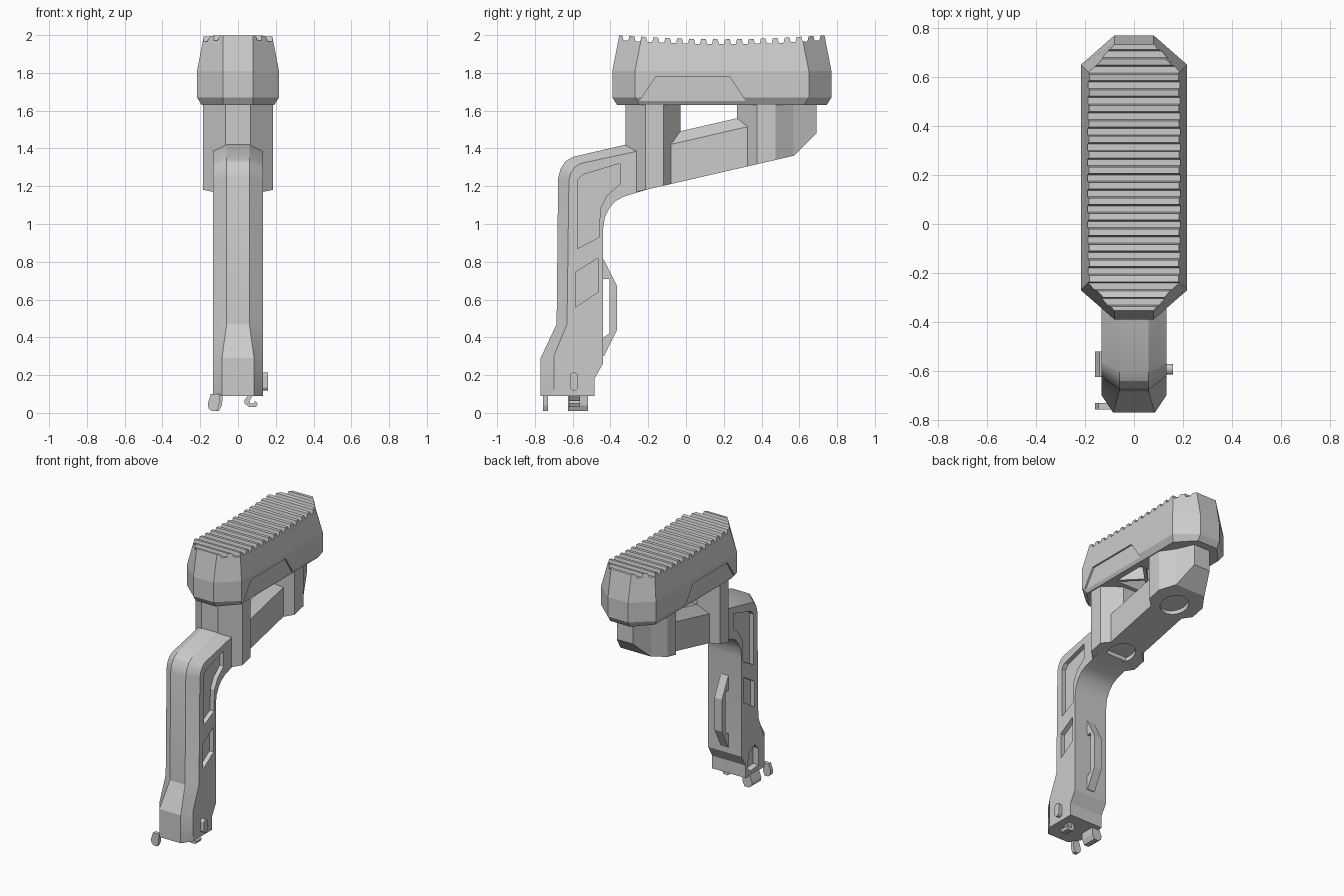
import bpy, bmesh, math
from mathutils import Vector

cube = bpy.data.objects.get("Cube")
if cube:
    bpy.data.objects.remove(cube, do_unlink=True)


def make(name, bm):
    bmesh.ops.recalc_face_normals(bm, faces=bm.faces)
    mesh = bpy.data.meshes.new(name)
    bm.to_mesh(mesh)
    bm.free()
    ob = bpy.data.objects.new(name, mesh)
    bpy.context.collection.objects.link(ob)
    return ob


def loft(name, rings):
    """Skin closed rings of points and cap both ends."""
    bm = bmesh.new()
    rows = [[bm.verts.new(p) for p in ring] for ring in rings]
    n = len(rows[0])
    for a, b in zip(rows, rows[1:]):
        for i in range(n):
            j = (i + 1) % n
            bm.faces.new((a[i], a[j], b[j], b[i]))
    bm.faces.new(rows[0])
    bm.faces.new(rows[-1])
    return make(name, bm)


def prism(name, pts, axis, lo, hi):
    """Extrude a 2D outline along the given axis."""
    put = {"x": lambda p, d: (d, p[0], p[1]),
           "y": lambda p, d: (p[0], d, p[1]),
           "z": lambda p, d: (p[0], p[1], d)}[axis]
    return loft(name, [[put(p, d) for p in pts] for d in (lo, hi)])


def cut(ob, cutter):
    cutter.hide_render = True
    mod = ob.modifiers.new("cut", "BOOLEAN")
    mod.operation = "DIFFERENCE"
    mod.solver = "EXACT"
    mod.object = cutter
    bpy.context.view_layer.objects.active = ob
    bpy.ops.object.modifier_apply(modifier=mod.name)
    bpy.data.objects.remove(cutter, do_unlink=True)


def slice_off(ob, point, normal):
    bm = bmesh.new()
    bm.from_mesh(ob.data)
    geom = bm.verts[:] + bm.edges[:] + bm.faces[:]
    res = bmesh.ops.bisect_plane(bm, geom=geom, plane_co=point, plane_no=normal, clear_outer=True)
    edges = [e for e in res["geom_cut"] if isinstance(e, bmesh.types.BMEdge)]
    bmesh.ops.contextual_create(bm, geom=edges)
    bmesh.ops.recalc_face_normals(bm, faces=bm.faces)
    bm.to_mesh(ob.data)
    bm.free()


def mirrored(half):
    """Complete an outline from its +x half."""
    return half + [(-x, y) for x, y in reversed(half)]


# Head: stacked stretched octagons
def head_ring(z, inset, nose):
    w, y0, y1, c = 0.217 - inset, -0.39 + inset, 0.77 - inset, 0.12
    half = [(nose, y0), (w, y0 + c), (w, y1 - c), (nose, y1)]
    return [(x, y, z) for x, y in mirrored(half)]


head = loft("head", [head_ring(1.63, 0.025, 0.08), head_ring(1.67, 0, 0.08),
                     head_ring(1.81, 0, 0.08), head_ring(2.0, 0.037, 0.08)])

# Dished, ridged tread across the head top
comb = [(-0.5, 2.1), (-0.5, 2.0)]
for i in range(17):
    y = -0.318 + i * 0.0632
    top = 2.0 - 0.022 * (1 - ((y - 0.19) / 0.54) ** 2)
    comb += [(y - 0.019, top), (y - 0.013, top - 0.026),
             (y + 0.013, top - 0.026), (y + 0.019, top)]
comb += [(0.9, 2.0), (0.9, 2.1)]
cut(head, prism("tread_cutter", comb, "x", -0.4, 0.4))

# Trapezoid side panels and the pocket underneath
panel = [(-0.26, 1.6), (-0.24, 1.66), (-0.16, 1.78), (0.23, 1.78), (0.31, 1.66), (0.34, 1.6)]
for s in (-1, 1):
    cut(head, prism("panel_cutter", panel, "x", s * 0.205, s * 0.3))
pocket = mirrored([(0.15, 0.0), (0.15, 0.25)])
cut(head, prism("pocket_cutter", pocket, "z", 1.6, 1.73))
for s in (-1, 1):
    brace = [(-0.15 * s, -0.01), (-0.12 * s, -0.01), (0.15 * s, 0.26), (0.12 * s, 0.26)]
    prism("pocket_brace", brace, "z", 1.64, 1.74)

# Two octagonal columns standing on the sloped underside
SLOPE = 0.23
down = Vector((0, SLOPE, -1)).normalized()


def floor_at(y):
    return 1.23 + SLOPE * y


front_column = prism("front_column", mirrored(
    [(0.065, -0.32), (0.185, -0.215), (0.185, -0.12), (0.065, -0.03)]), "z", 1.0, 1.66)
rear_column = prism("rear_column", mirrored(
    [(0.065, 0.27), (0.185, 0.375), (0.185, 0.475), (0.12, 0.57), (0.065, 0.69)]), "z", 1.0, 1.66)
for col in (front_column, rear_column):
    slice_off(col, (0, 0, floor_at(0)), down)
slice_off(rear_column, (0, 0.57, 1.36), Vector((0, 1, -1)).normalized())

# Bridge between the columns
bridge = loft("bridge", [
    [(x, y, floor_at(y) + h) for x, h in
     mirrored([(0.13, 0), (0.13, 0.21), (0.065, 0.268)])]
    for y in (-0.13, 0.42)])

# Round sockets in the underside
for y in (-0.13, 0.41):
    bm = bmesh.new()
    bmesh.ops.create_cone(bm, cap_ends=True, segments=32, radius1=0.095, radius2=0.095, depth=0.06)
    rot = Vector((0, 0, -1)).rotation_difference(down)
    bmesh.ops.rotate(bm, verts=bm.verts, matrix=rot.to_matrix())
    bmesh.ops.translate(bm, verts=bm.verts, vec=(0, y, floor_at(y)))
    socket = make("socket_cutter", bm)
    for part in (front_column, rear_column, bridge):
        tool = socket.copy()
        bpy.context.collection.objects.link(tool)
        cut(part, tool)
    bpy.data.objects.remove(socket, do_unlink=True)

# Neck: each station gives front ridge, side corner and back edge as (y, z), plus ridge half width
stations = [
    ((-0.77, 0.09), (-0.70, 0.09), (-0.485, 0.09), 0.085),
    ((-0.77, 0.29), (-0.70, 0.30), (-0.485, 0.18), 0.085),
    ((-0.685, 0.47), (-0.63, 0.47), (-0.44, 0.26), 0.06),
    ((-0.677, 1.24), (-0.62, 1.23), (-0.44, 0.97), 0.06),
    ((-0.665, 1.29), (-0.61, 1.27), (-0.43, 1.035), 0.06),
    ((-0.64, 1.33), (-0.59, 1.30), (-0.405, 1.085), 0.06),
    ((-0.60, 1.355), (-0.56, 1.32), (-0.375, 1.12), 0.06),
    ((-0.32, 1.42), (-0.26, 1.385), (-0.33, 1.145), 0.06),
    ((-0.18, 1.45), (-0.18, 1.405), (-0.18, 1.19), 0.06)]
neck = loft("neck", [
    [(x, y, z) for x, (y, z) in
     ((f, o), (0.132, m), (0.132, i), (-0.132, i), (-0.132, m), (-f, o))]
    for o, m, i, f in stations])

# Recessed windows on the neck sides
upper = [(-0.575, 1.23), (-0.55, 1.26), (-0.35, 1.32), (-0.35, 1.21), (-0.42, 1.15),
         (-0.455, 1.08), (-0.46, 0.93), (-0.575, 0.87)]
lower = [(-0.585, 0.745), (-0.465, 0.82), (-0.465, 0.64), (-0.585, 0.56)]
for s in (-1, 1):
    for outline in (upper, lower):
        cut(neck, prism("window_cutter", outline, "x", s * 0.1, s * 0.2))

# Base socket on one side
base = [(-0.63, 0.13), (-0.63, 0.25), (-0.59, 0.29), (-0.52, 0.25), (-0.51, 0.15), (-0.54, 0.12)]
cut(neck, prism("base_cutter", base, "x", -0.2, -0.09))

# Back grip
prism("back_grip", [(-0.45, 0.82), (-0.435, 0.81), (-0.365, 0.67), (-0.365, 0.44), (-0.435, 0.30),
                    (-0.45, 0.30), (-0.45, 0.39), (-0.405, 0.42), (-0.405, 0.71), (-0.45, 0.71)],
      "x", -0.03, 0.03)

# Side tab with rounded ends
tab = [(-0.593 + 0.022 * math.cos(a), 0.166 + math.copysign(0.026, math.sin(a)) + 0.022 * math.sin(a))
       for a in [math.pi * (k + 0.5) / 6 for k in range(12)]]
prism("side_tab", tab, "x", 0.1, 0.16)

# Hooks and claw under the base
hook = [(-0.09, 0.1), (-0.14, 0.1), (-0.16, 0.05), (-0.155, 0.025), (-0.135, 0.01),
        (-0.10, 0.01), (-0.085, 0.04), (-0.08, 0.1)]
prism("rear_hook", hook, "y", -0.625, -0.52)
prism("front_hook", [(x * 0.8 - 0.032, z) for x, z in hook], "y", -0.757, -0.73)
prism("claw", [(0.06, 0.1), (0.035, 0.07), (0.035, 0.05), (0.06, 0.03), (0.095, 0.03),
               (0.105, 0.05), (0.09, 0.065), (0.085, 0.05), (0.065, 0.05), (0.06, 0.065),
               (0.085, 0.1)], "y", -0.62, -0.56)

# Soften only the gentle bends of the neck
bpy.ops.object.select_all(action="DESELECT")
neck.select_set(True)
bpy.context.view_layer.objects.active = neck
bpy.ops.object.shade_smooth_by_angle(angle=math.radians(24))
